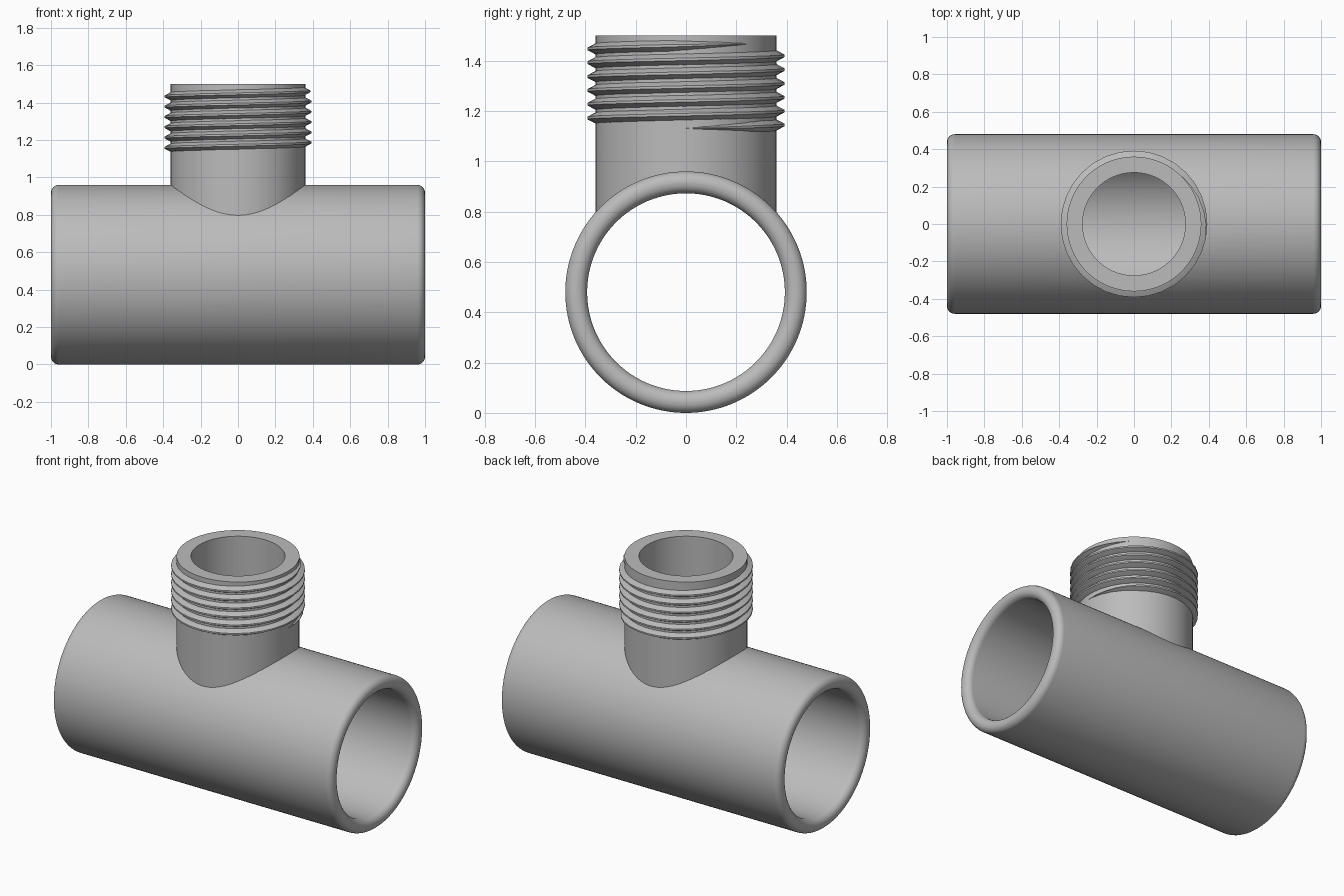
import bpy, bmesh, math
from mathutils import Matrix, Vector

if "Cube" in bpy.data.objects:
    bpy.data.objects.remove(bpy.data.objects["Cube"], do_unlink=True)

PIPE_R, PIPE_BORE, PIPE_Z, FILLET = 0.48, 0.393, 0.48, 0.042
NECK_R, NECK_BORE, TOP = 0.36, 0.275, 1.5

grey = bpy.data.materials.new("plain grey")
grey.use_nodes = True
colour = (0.5, 0.5, 0.5, 1)
grey.diffuse_color = colour
grey.node_tree.nodes["Principled BSDF"].inputs["Base Color"].default_value = colour


def add_object(name, bm):
    bmesh.ops.recalc_face_normals(bm, faces=bm.faces)
    mesh = bpy.data.meshes.new(name)
    bm.to_mesh(mesh)
    bm.free()
    mesh.materials.append(grey)
    obj = bpy.data.objects.new(name, mesh)
    bpy.context.collection.objects.link(obj)
    return obj


def revolve(name, profile, steps, along_x=False):
    """Solid of revolution from (radius, height) points running axis to axis."""
    bm = bmesh.new()
    verts = [bm.verts.new((r, 0, h)) for r, h in profile]
    edges = [bm.edges.new(pair) for pair in zip(verts, verts[1:])]
    bmesh.ops.spin(bm, geom=verts + edges, cent=(0, 0, 0), axis=(0, 0, 1),
                   angle=math.tau, steps=steps)
    bmesh.ops.remove_doubles(bm, verts=bm.verts, dist=1e-5)
    if along_x:
        turn = Matrix.Rotation(math.pi / 2, 4, 'Y')
        bm.transform(Matrix.Translation((0, 0, PIPE_Z)) @ turn)
    return add_object(name, bm)


def select_only(obj):
    bpy.ops.object.select_all(action='DESELECT')
    obj.select_set(True)
    bpy.context.view_layer.objects.active = obj


def combine(target, tool, operation):
    mod = target.modifiers.new(operation, 'BOOLEAN')
    mod.object, mod.operation, mod.solver = tool, operation, 'EXACT'
    select_only(target)
    bpy.ops.object.modifier_apply(modifier=mod.name)
    bpy.data.objects.remove(tool, do_unlink=True)


def quarter(radius_from, direction):
    """Rounded lip from the end plane back onto the pipe wall."""
    pts = []
    for i in range(9):
        a = i / 8 * math.pi / 2
        pts.append((radius_from + direction * FILLET * math.sin(a),
                    1 - FILLET + FILLET * math.cos(a)))
    return pts


def mirrored(half):
    return half + [(r, -h) for r, h in reversed(half)]


# Main pipe with rounded lips, joined to the neck
pipe = revolve("tee_pipe", mirrored([(0, 1)] + quarter(PIPE_R - FILLET, 1)), 128, True)
neck = revolve("neck", [(0, PIPE_Z), (NECK_R, PIPE_Z), (NECK_R, TOP), (0, TOP)], 96)
combine(pipe, neck, 'UNION')

# Hollow out both bores
lip = quarter(PIPE_BORE + FILLET, -1)
bore = revolve("pipe_bore", mirrored([(0, 1.1), (lip[0][0], 1.1)] + lip), 128, True)
combine(pipe, bore, 'DIFFERENCE')
bore = revolve("neck_bore", [(0, PIPE_Z), (NECK_BORE, PIPE_Z),
                             (NECK_BORE, TOP + 0.1), (0, TOP + 0.1)], 96)
combine(pipe, bore, 'DIFFERENCE')

# Right-handed screw thread, fading into the neck at each end
PITCH, START, TURNS, STEPS = 0.055, 1.131, 6.12, 32
section = [(-0.010, -0.025), (0.0, -0.022), (0.032, -0.005),
           (0.032, 0.005), (0.0, 0.022), (-0.010, 0.025)]
bm = bmesh.new()
rings = []
count = round(TURNS * STEPS)
for i in range(count + 1):
    turn = i / STEPS
    fade = min(1, 0.05 + min(i, count - i) / (STEPS * 0.16))
    spin = Matrix.Rotation(turn * math.tau, 3, 'Z')
    rings.append([bm.verts.new(spin @ Vector((
        NECK_R + (r * fade if r > 0 else r), 0, START + PITCH * turn + h * fade)))
        for r, h in section])
for a, b in zip(rings, rings[1:]):
    for j in range(len(section)):
        k = (j + 1) % len(section)
        bm.faces.new((a[j], a[k], b[k], b[j]))
bm.faces.new(rings[0])
bm.faces.new(rings[-1])
thread = add_object("screw_thread", bm)

for obj in (pipe, thread):
    select_only(obj)
    bpy.ops.object.shade_smooth_by_angle(angle=math.radians(30))
